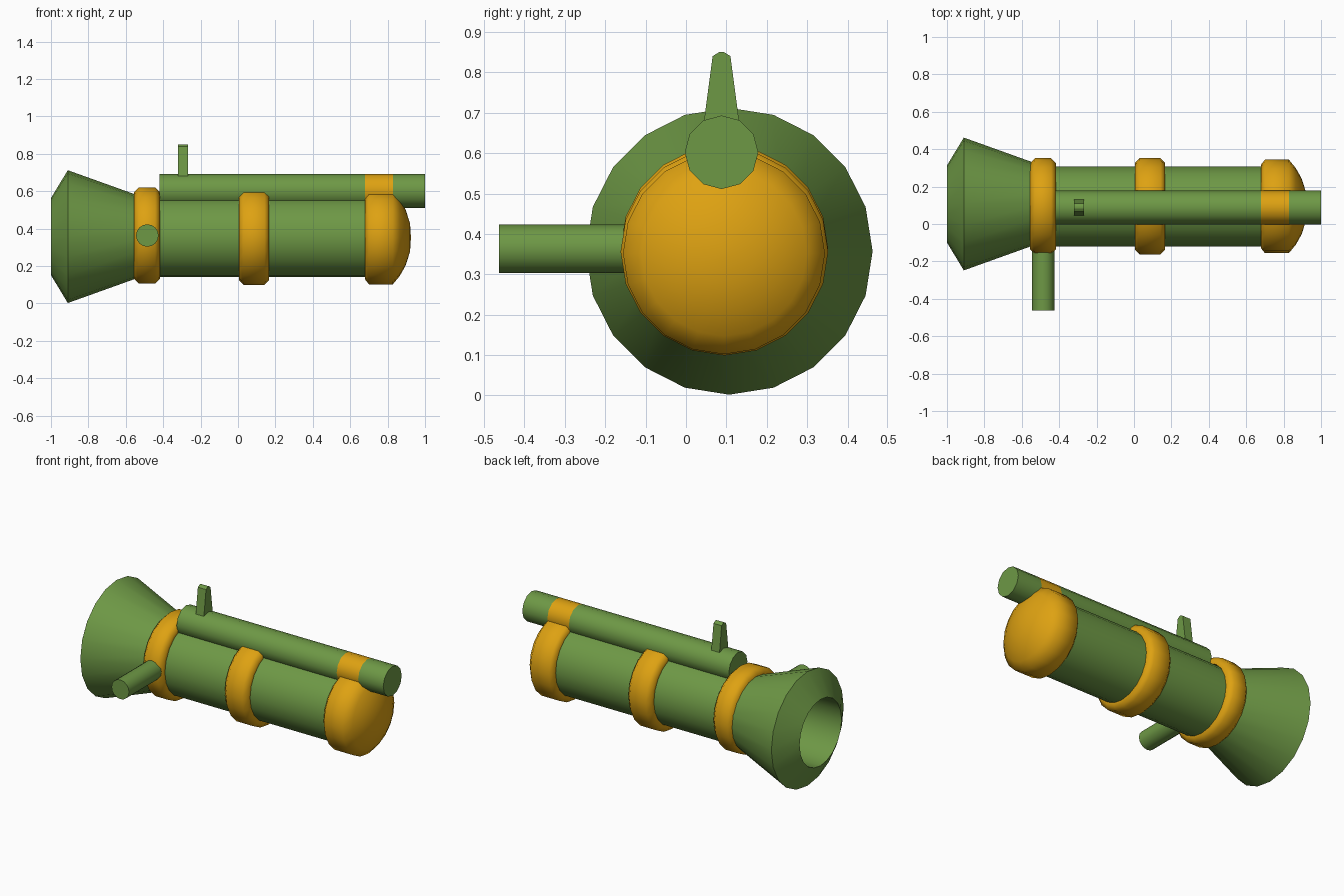
import bpy, bmesh, math

if "Cube" in bpy.data.objects:
    bpy.data.objects.remove(bpy.data.objects["Cube"])


def material(name, rgb):
    m = bpy.data.materials.new(name)
    m.diffuse_color = (*rgb, 1)
    m.use_nodes = True
    m.node_tree.nodes["Principled BSDF"].inputs["Base Color"].default_value = m.diffuse_color
    return m


GREEN = material("olive green", (0.155, 0.315, 0.06))
GOLD = material("golden yellow", (0.73, 0.36, 0.006))


def finish(name, bm, mats, angle=35):
    bmesh.ops.remove_doubles(bm, verts=bm.verts, dist=1e-5)
    bmesh.ops.recalc_face_normals(bm, faces=bm.faces)
    me = bpy.data.meshes.new(name)
    bm.to_mesh(me)
    bm.free()
    for m in mats:
        me.materials.append(m)
    ob = bpy.data.objects.new(name, me)
    bpy.context.collection.objects.link(ob)
    bpy.ops.object.select_all(action='DESELECT')
    ob.select_set(True)
    bpy.context.view_layer.objects.active = ob
    bpy.ops.object.shade_smooth_by_angle(angle=math.radians(angle))
    return ob


def lathe(name, profile, cy, cz, sides, mats, angle=35, rule=None, closed=False):
    """Revolve (x, radius) points around a line parallel to x."""
    bm = bmesh.new()
    pts = profile + profile[:1] if closed else profile
    rings = [[bm.verts.new((x, cy + r * math.sin(2 * math.pi * i / sides),
                            cz + r * math.cos(2 * math.pi * i / sides)))
              for i in range(sides)] for x, r in pts]
    for n, (a, b) in enumerate(zip(rings, rings[1:])):
        for i in range(sides):
            j = (i + 1) % sides
            f = bm.faces.new((a[i], a[j], b[j], b[i]))
            f.material_index = rule(n) if rule else 0
    if not closed:
        bm.faces.new(rings[0])
        bm.faces.new(rings[-1])
    return finish(name, bm, mats, angle)


# Hollow barrel
lathe("barrel", [(-0.57, 0.214), (0.70, 0.214), (0.70, 0.2), (-0.57, 0.2)],
      0.094, 0.354, 20, [GREEN], closed=True)

# Flared rear bell with an open mouth
lathe("rear_bell", [(-0.91, 0.355), (-0.50, 0.208), (-0.50, 0.2), (-1.0, 0.206)],
      0.107, 0.357, 20, [GREEN], closed=True)

# Two bevelled bands round the barrel
for name, x0, x1, cz in (("rear_band", -0.555, -0.418, 0.363),
                         ("middle_band", 0.005, 0.167, 0.356)):
    lathe(name, [(x0, 0.21), (x0, 0.232), (x0 + 0.025, 0.257),
                 (x1 - 0.025, 0.257), (x1, 0.232), (x1, 0.21)],
          0.095, cz, 20, [GOLD], 50, closed=True)

# Domed nose cap
lathe("nose_cap", [(0.68, 0.21), (0.68, 0.225), (0.70, 0.25), (0.828, 0.25),
                   (0.865, 0.205), (0.896, 0.15), (0.92, 0.075), (0.924, 0.01)],
      0.094, 0.352, 20, [GOLD], 52)

# Sighting tube with a painted gold stripe
lathe("sight_tube", [(-0.42, 0.091), (0.68, 0.091), (0.828, 0.091), (1.0, 0.091)],
      0.088, 0.602, 12, [GREEN, GOLD], rule=lambda n: int(n == 1))

# Tapered front sight blade
bm = bmesh.new()
outline = [(-0.046, 0.66), (0.046, 0.66), (0.022, 0.84), (0.006, 0.85),
           (-0.006, 0.85), (-0.022, 0.84)]
blade = bm.faces.new([bm.verts.new((-0.322, 0.088 + y, z)) for y, z in outline])
ext = bmesh.ops.extrude_face_region(bm, geom=[blade], use_keep_orig=True)
bmesh.ops.translate(bm, vec=(0.056, 0, 0),
                    verts=[g for g in ext["geom"] if isinstance(g, bmesh.types.BMVert)])
finish("sight_blade", bm, [GREEN], 20)

# Side grip, sticking out towards the front
grip = lathe("side_grip", [(-0.463, 0.06), (-0.12, 0.06)], 0, 0, 16, [GREEN])
grip.rotation_euler = (0, 0, math.pi / 2)
grip.location = (-0.485, 0, 0.363)
